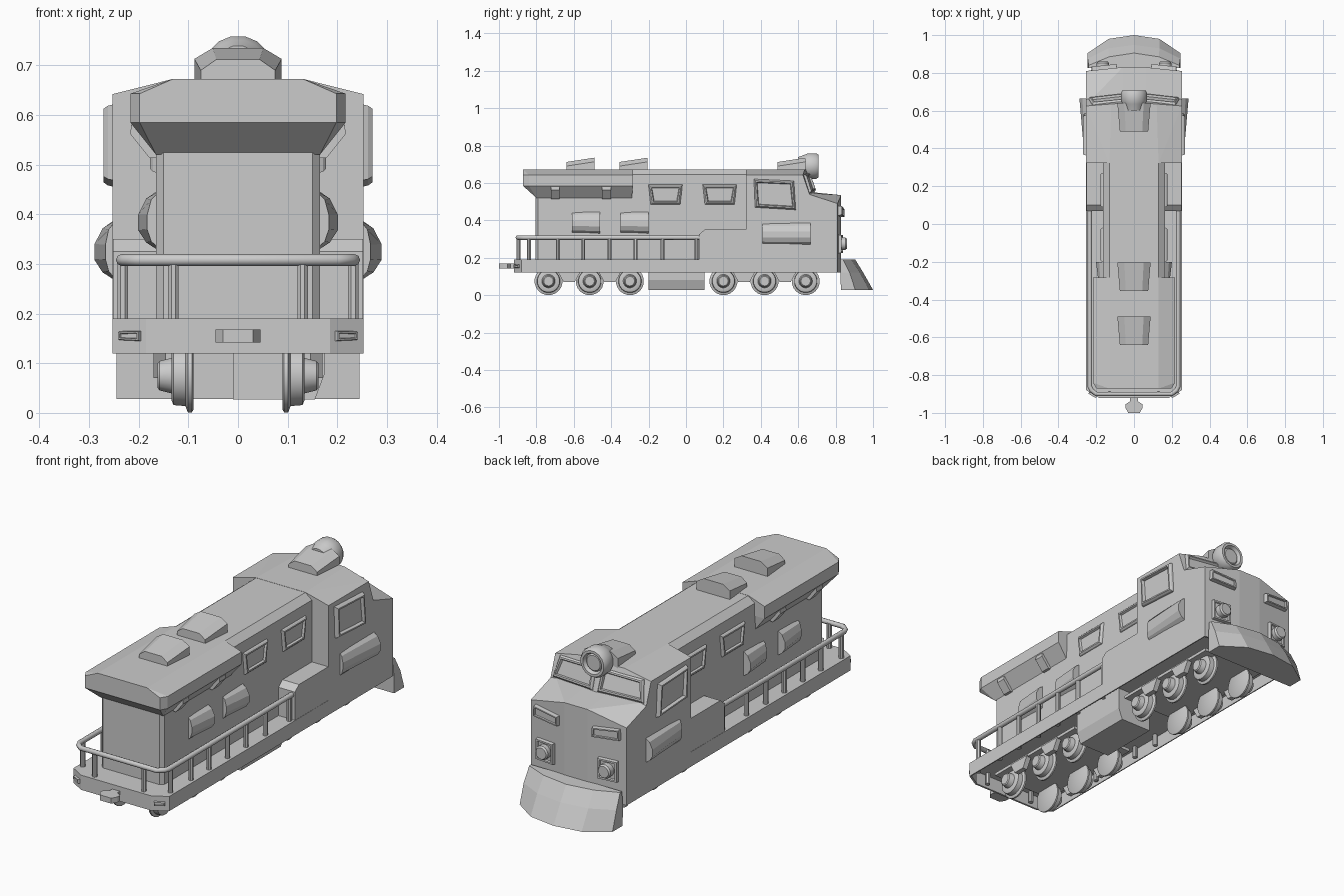
import bpy, bmesh, math
from mathutils import Vector

if "Cube" in bpy.data.objects:
    bpy.data.objects.remove(bpy.data.objects["Cube"])


def finish(name, bm, mirror=False, smooth=False):
    bmesh.ops.recalc_face_normals(bm, faces=bm.faces)
    me = bpy.data.meshes.new(name)
    bm.to_mesh(me)
    bm.free()
    ob = bpy.data.objects.new(name, me)
    bpy.context.collection.objects.link(ob)
    if mirror:
        ob.modifiers.new("Mirror", 'MIRROR').use_mirror_merge = False
    if smooth:
        bpy.ops.object.select_all(action='DESELECT')
        ob.select_set(True)
        bpy.context.view_layer.objects.active = ob
        bpy.ops.object.shade_smooth_by_angle(angle=math.radians(35))
    return ob


def loft(name, rings, mirror=False, smooth=False):
    """Skin matching rings of points and cap both ends."""
    bm = bmesh.new()
    vs = [[bm.verts.new(p) for p in r] for r in rings]
    n = len(vs[0])
    for a, b in zip(vs, vs[1:]):
        for i in range(n):
            bm.faces.new((a[i], a[(i + 1) % n], b[(i + 1) % n], b[i]))
    bm.faces.new(vs[0])
    bm.faces.new(vs[-1])
    return finish(name, bm, mirror, smooth)


def hull(name, pts, mirror=False):
    """Convex solid; points are given for +x and copied to -x."""
    bm = bmesh.new()
    for x, y, z in pts:
        bm.verts.new((x, y, z))
        if x:
            bm.verts.new((-x, y, z))
    bmesh.ops.convex_hull(bm, input=bm.verts)
    bmesh.ops.dissolve_limit(bm, angle_limit=0.01, verts=bm.verts, edges=bm.edges)
    return finish(name, bm, mirror)


def lathe(name, profile, centre, axis, n=20, mirror=False):
    """Round part: profile of (radius, offset along axis 'x', 'y' or 'z')."""
    rings = []
    for r, h in profile:
        ring = []
        for i in range(n):
            a = 2 * math.pi * (i + .5) / n
            c, s = r * math.cos(a), r * math.sin(a)
            p = {'x': (h, c, s), 'y': (c, h, s), 'z': (c, s, h)}[axis]
            ring.append(Vector(centre) + Vector(p))
        rings.append(ring)
    return loft(name, rings, mirror, True)


def panel(name, corners, d, steps):
    """Framed panel: steps of (inset distance, height fraction) from the wall."""
    ps = [Vector(p) for p in corners]
    c = sum(ps, Vector()) / 4
    nrm = (ps[1] - ps[0]).cross(ps[3] - ps[0]).normalized()
    u = (ps[1] - ps[0]).normalized()
    v = nrm.cross(u)
    rings = []
    for ins, h in steps:
        ring = []
        for p in ps:
            q = p - c
            ring.append(p - u * math.copysign(ins, q.dot(u))
                        - v * math.copysign(ins, q.dot(v)) + nrm * d * h)
        rings.append(ring)
    return loft(name, rings, True)


FRAME = [(0, -.3), (.003, .5), (.009, 1), (.016, 1), (.02, .2)]
W = .253  # half width of deck and cab

# Running deck: open-bottomed tray with clipped rear corners and nose-shaped end
deck = [(W, -.88), (.185, -.92), (-.185, -.92), (-W, -.88), (-W, .81),
        (-.06, .83), (.06, .83), (W, .81)]
loft("deck", [[(x * k, y * (.5 + k / 2), z) for x, y in deck]
              for k, z in ((.98, .185), (.98, .12), (1, .12), (1, .19))])

# Narrow engine hood
def hood_ring(y, dx):
    return [(-.165 + dx, y, .187), (.165 - dx, y, .187), (.165 - dx, y, .645),
            (.13, y, .672), (-.13, y, .672), (-.165 + dx, y, .645)]
loft("hood", [hood_ring(-.805, .015), hood_ring(-.79, 0), hood_ring(.36, 0)])

# Wide overhanging rear roof
roof = [(.165, -.80, .52), (.165, -.29, .52), (.13, -.872, .673), (.13, -.283, .673)]
for z in (.585, .643):
    roof += [(.198, -.872, z), (.217, -.84, z), (.217, -.283, z)]
hull("rear_roof", roof)
for i, y in enumerate((-.70, -.425)):
    loft("roof_bracket_%d" % i, [[(.16, q, .513), (.178, q, .513), (.217, q, .562),
                                  (.215, q, .58), (.16, q, .58)]
                                 for q in (y - .023, y + .023)], True)

# Cab, side step and nose
hull("cab", [(W, .322, .187), (W, .66, .187), (0, .69, .187), (W, .322, .642), (W, .625, .642),
             (.13, .322, .673), (.12, .635, .673), (0, .645, .673), (W, .66, .54), (0, .69, .54)])
step = [(.07, .187), (.07, .325), (.10, .35), (.34, .35), (.34, .187)]
loft("cab_step", [[(x, y, z) for y, z in step] for x in (-.252, .252)])
hull("nose", [(W, .63, .187), (W, .81, .187), (.06, .83, .187), (W, .63, .548),
              (.06, .63, .555), (W, .81, .49), (.06, .83, .535)])

# Side windows
for i, y in enumerate((-.11, .18)):
    panel("hood_window_%d" % i, [(.165, y - .08, .483), (.165, y + .08, .483),
                                 (.165, y + .092, .592), (.165, y - .092, .592)], .012, FRAME)
panel("cab_window", [(W, .368, .468), (W, .588, .455), (W, .578, .612), (W, .362, .622)],
      .018, FRAME)
# Windscreen panes follow the sloping cab front
def shield(x, z):
    return (x, .69 - .12 * x - (z - .54) * .34, z)
panel("windscreen", [shield(.24, .545), shield(.012, .55), shield(.015, .655), shield(.222, .645)],
      .014, FRAME)

# Scoop-like side bulges that deepen towards the cab end
def bulge(name, x, y0, y1, z, d0, d1):
    prof = [(-.5, .064), (.55, .044), (1, .012), (1, -.02), (.55, -.045), (-.5, -.064)]
    loft(name, [[(x + max(a * d, -.01), y, z + b * k) for a, b in prof]
                for y, d, k in ((y0, d0, .94), (y1, d1, 1))], True)
bulge("hood_bulge_rear", .165, -.61, -.46, .388, .018, .036)
bulge("hood_bulge_front", .165, -.35, -.20, .388, .018, .036)
bulge("cab_bulge", W, .41, .665, .328, .014, .036)

# Tapered roof vents
def vent(name, y):
    rings = []
    for q, w, t in ((y, .075, .712), (y + .15, .088, .735)):
        rings.append([(-w, q, .66), (w, q, .66), (w, q, t - .022), (w * .58, q, t),
                      (-w * .58, q, t), (-w, q, t - .022)])
    loft(name, rings)
for i, y in enumerate((-.64, -.355, .49)):
    vent("roof_vent_%d" % i, y)

# Main headlight
lathe("headlight", [(.05, .60), (.062, .635), (.07, .652), (.07, .695), (.062, .708),
                    (.05, .708), (.042, .692), (.036, .698)], (0, 0, .69), 'y', 16)

# Nose lamps and marker panels
def face(x, z):
    return (x, .83 - (x - .06) * .105, z)
panel("lamp_plate", [face(.215, .222), face(.115, .222), face(.115, .325), face(.215, .325)], .016,
      [(0, -.5), (.004, 1), (.012, 1), (.015, .6)])
lathe("nose_lamp", [(.033, -.03), (.033, .03), (.027, .038)], (.165, .822, .275), 'y', 16, True)
panel("marker_panel", [face(.228, .425), face(.088, .415), face(.088, .465), face(.225, .48)], .02,
      [(0, -.6), (.004, 1), (.01, 1), (.012, .7)])

# Plough
def plow(z, side, end, mid, tip, w):
    return [(w, side, z), (w, end, z), (w * .55, mid, z), (0, tip, z),
            (-w * .55, mid, z), (-w, end, z), (-w, side, z)]
loft("plough", [plow(.19, .826, .84, .885, .905, .24), plow(.12, .826, .875, .93, .948, .245),
                plow(.028, .828, .905, .98, 1.0, .245)])

# Rear coupler and corner lights
cp = [(-.90, .02), (-.938, .02), (-.955, .045), (-.975, .045), (-1, .03)]
loft("coupler", [[(w, y, z) for y, w in cp] + [(-w, y, z) for y, w in reversed(cp)]
                 for z in (.142, .168)])
panel("rear_corner_light", [(.195, -.914, .144), (.238, -.889, .146), (.238, -.889, .165),
                            (.195, -.914, .166)], .01,
      [(0, -.5), (.002, 1), (.005, 1), (.006, .5)])

# Handrail and posts, whose feet pass through the deck
cu = bpy.data.curves.new("handrail", 'CURVE')
cu.dimensions = '3D'
cu.bevel_depth, cu.bevel_resolution, cu.use_fill_caps = .012, 2, True
path = [(.234, .08), (.234, -.86), (.225, -.88), (.2, -.9)]
path += [(-x, y) for x, y in reversed(path)]
sp = cu.splines.new('POLY')
sp.points.add(len(path) - 1)
for p, (x, y) in zip(sp.points, path):
    p.co = (x, y, .308, 1)
bpy.context.collection.objects.link(bpy.data.objects.new("handrail", cu))
posts = [(.13, -.895)] + [(.232, y) for y in (-.84, -.685, -.55, -.41, -.27, -.125, .055)]
for i, (x, y) in enumerate(posts):
    lathe("rail_post_%d" % i, [(.0115, .13), (.0115, .308)], (x, y, 0), 'z', 8, True)

# Wheels: flange, tread and tapered hub
wheel = [(.07, .09), (.075, .093), (.075, .101), (.062, .106), (.06, .13), (.05, .134),
         (.036, .134), (.03, .158), (.025, .162)]
axles = (-.735, -.515, -.30, .20, .42, .64)
for i, y in enumerate(axles):
    lathe("wheel_%d" % i, wheel, (0, y, .075), 'x', 20, True)

# Truck plates above the wheels with hangers between them
for name, y0, y1 in (("rear", -.80, -.23), ("front", .13, .71)):
    hull(name + "_truck_plate", [(.165, y, z) for y in (y0, y1) for z in (.12, .135)])
for i in (0, 1, 3, 4):
    y = (axles[i] + axles[i + 1]) / 2
    prof = [(y - .06, .125), (y - .03, .07), (y + .03, .07), (y + .06, .125)]
    loft("truck_hanger_%d" % i, [[(x, q, z) for q, z in prof] for x in (.145, .17)], True)

# Off-centre underfloor tank
tank = [(-.01, .187), (-.01, .027), (.155, .027), (.175, .08), (.175, .187)]
loft("fuel_tank", [[(x, y, z) for x, z in tank] for y in (-.20, .10)])
